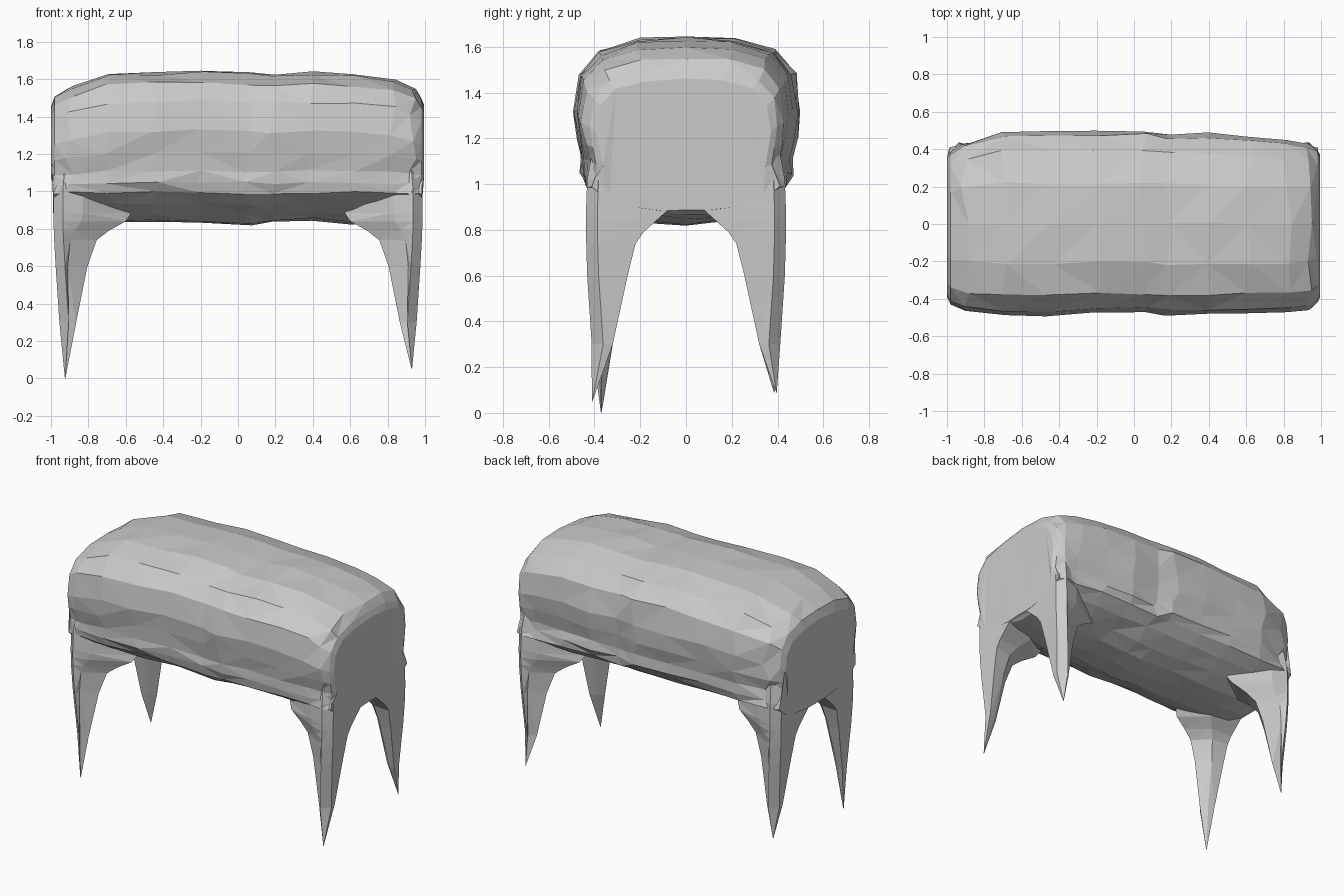
import bpy, bmesh, random
from mathutils import Vector

random.seed(4)
if "Cube" in bpy.data.objects:
    bpy.data.objects.remove(bpy.data.objects["Cube"], do_unlink=True)

grey = bpy.data.materials.new("plain_grey")
grey.use_nodes = True
grey.diffuse_color = (0.6, 0.6, 0.6, 1)
grey.node_tree.nodes["Principled BSDF"].inputs["Base Color"].default_value = (0.6, 0.6, 0.6, 1)


def loft(name, rings):
    """Skin a row of closed rings with equal point counts and cap both ends."""
    bm = bmesh.new()
    rows = [[bm.verts.new(p) for p in ring] for ring in rings]
    n = len(rows[0])
    for a, b in zip(rows, rows[1:]):
        for i in range(n):
            j = (i + 1) % n
            bm.faces.new((a[i], a[j], b[j], b[i]))
    bm.faces.new(rows[0])
    bm.faces.new(rows[-1])
    bmesh.ops.triangulate(bm, faces=bm.faces[:])
    bmesh.ops.recalc_face_normals(bm, faces=bm.faces[:])
    mesh = bpy.data.meshes.new(name)
    bm.to_mesh(mesh)
    bm.free()
    mesh.materials.append(grey)
    obj = bpy.data.objects.new(name, mesh)
    bpy.context.collection.objects.link(obj)
    return obj


# Cushioned body: half profiles as (share of width, share of height in the zone)
under_middle = [(0, 0), (0.32, 0.05), (0.55, 0.3), (0.8, 0.62), (0.98, 0.95)]
under_end = [(0, 0), (0.25, 0.0), (0.55, 0.12), (0.8, 0.4), (0.98, 0.9)]
cushion = [(0.94, 0.07), (0.93, 0.17), (0.97, 0.32), (1.0, 0.5), (0.96, 0.75),
           (0.79, 0.9), (0.44, 0.98), (0, 1.0)]
# Stations along the length: x, front width, back width, top, belly
stations = [
    (-1.0, 0.39, 0.36, 1.45, 0.885), (-0.98, 0.43, 0.39, 1.51, 0.875),
    (-0.9, 0.465, 0.43, 1.56, 0.85), (-0.7, 0.485, 0.49, 1.63, 0.83),
    (-0.45, 0.49, 0.495, 1.64, 0.83), (-0.2, 0.475, 0.50, 1.65, 0.83),
    (0.05, 0.47, 0.50, 1.64, 0.825), (0.19, 0.485, 0.48, 1.63, 0.83),
    (0.4, 0.48, 0.485, 1.635, 0.845), (0.62, 0.475, 0.465, 1.63, 0.83),
    (0.82, 0.465, 0.445, 1.60, 0.85), (0.93, 0.455, 0.43, 1.55, 0.865),
    (0.98, 0.42, 0.40, 1.50, 0.88), (0.995, 0.39, 0.37, 1.46, 0.885)]


def section(x, front, back, top, belly):
    end = abs(x) > 0.97
    waist = 0.42 if end else 0.44

    def half(side, width):
        under = under_end if end else under_middle
        pts = [(f * waist * side, belly + (1.0 - belly) * h) for f, h in under]
        for f, h in cushion:
            w = max(width, waist) if h < 0.1 else width
            pts.append((f * w * side, 1.0 + (top - 1.0) * h))
        return pts

    outline = half(1, back) + half(-1, front)[-2:0:-1]
    wob, slide = (0.003, 0) if end else (0.008, 0.025)
    # The ends tuck in slightly below the cushion
    return [Vector((x * (0.988 if end and z < 1.06 else 1) + random.uniform(-slide, slide),
                    y + random.uniform(-wob, wob), z + random.uniform(-wob, wob)))
            for y, z in outline]


body = loft("stool_body", [section(*s) for s in stations])

# Tapered legs: height, outer x, inner x, outer y, inner y
levels = [
    (0.30, 0.955, 0.865, 0.412, 0.32), (0.60, 0.975, 0.805, 0.432, 0.255),
    (0.74, 0.983, 0.755, 0.436, 0.22), (0.79, 0.985, 0.69, 0.436, 0.185),
    (0.84, 0.986, 0.60, 0.437, 0.13), (0.885, 0.986, 0.57, 0.437, 0.08),
    (1.02, 0.985, 0.57, 0.432, 0.08), (1.14, 0.975, 0.60, 0.41, 0.10)]


def leg_ring(z, ox, ix, oy, iy, sx, sy):
    pts = [(ox - 0.005, iy), (ox, oy - 0.05), (ox - 0.05, oy),
           (ox * 0.62 + ix * 0.38, oy - 0.03),
           (ix, oy * 0.5 + iy * 0.5), (ox * 0.45 + ix * 0.55, iy + 0.01)]
    return [Vector((x * sx, y * sy, z)) for x, y in pts]


for name, sx, sy, tip in (("front_right_leg", -1, -1, (-0.925, -0.37, 0.0)),
                          ("front_left_leg", 1, -1, (0.93, -0.41, 0.05)),
                          ("back_right_leg", -1, 1, (-0.925, 0.385, 0.09)),
                          ("back_left_leg", 1, 1, (0.93, 0.395, 0.09))):
    rings = [leg_ring(*lv, sx, sy) for lv in levels]
    point = Vector(tip)
    foot = [point + (p - rings[0][0].lerp(rings[0][3], 0.5)) * 0.03 for p in rings[0]]
    for p in foot:
        p.z = tip[2]
    leg = loft(name, [foot] + rings)
    # Fuse the leg into the body
    mod = body.modifiers.new(name, "BOOLEAN")
    mod.operation = "UNION"
    mod.solver = "EXACT"
    mod.object = leg
    bpy.context.view_layer.objects.active = body
    bpy.ops.object.modifier_apply(modifier=mod.name)
    bpy.data.objects.remove(leg, do_unlink=True)
